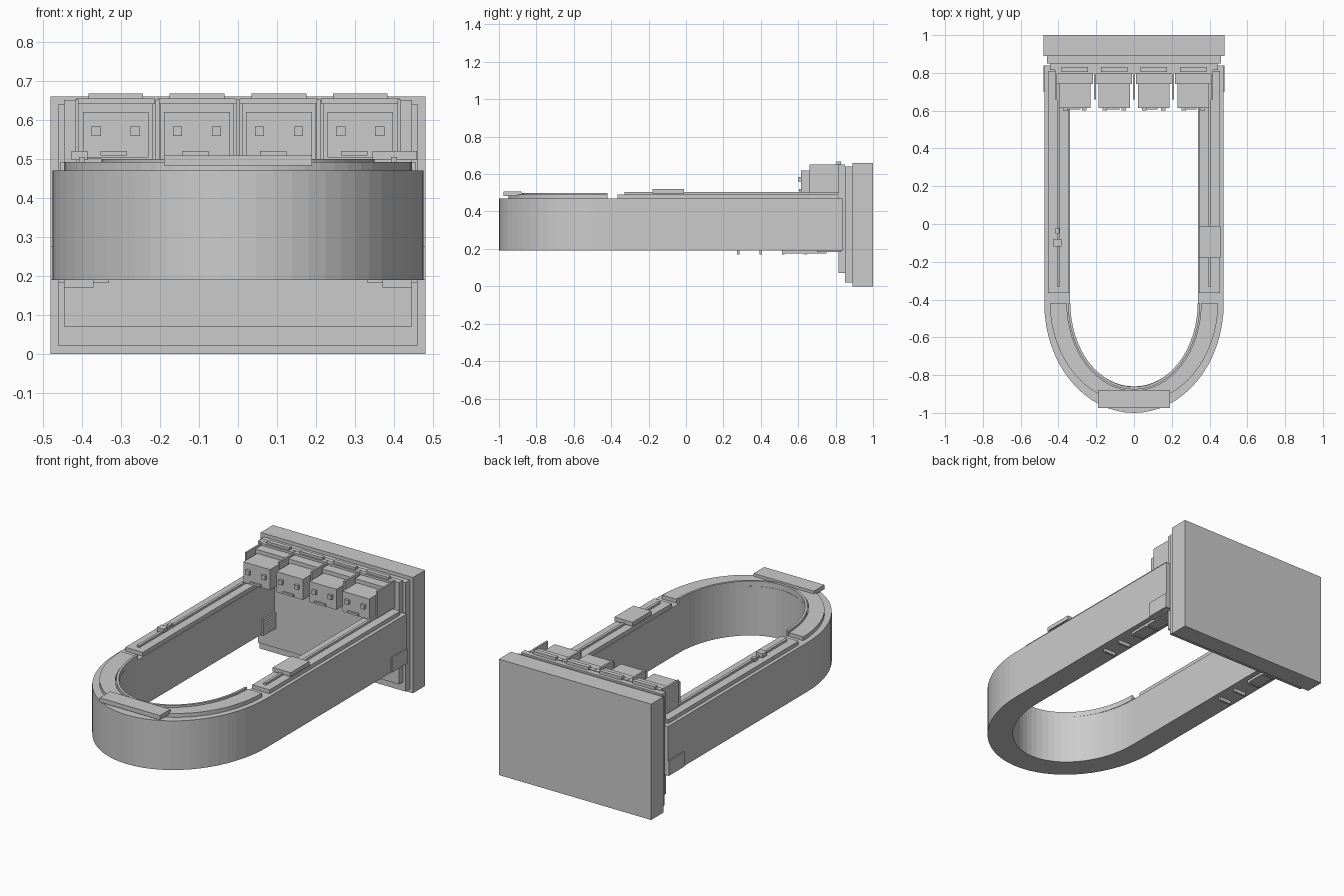
import bpy, bmesh, math

if "Cube" in bpy.data.objects:
    bpy.data.objects.remove(bpy.data.objects["Cube"])

grey = bpy.data.materials.new("plain grey")
grey.diffuse_color = (0.6, 0.6, 0.6, 1)
grey.use_nodes = True
grey.node_tree.nodes["Principled BSDF"].inputs["Base Color"].default_value = grey.diffuse_color


def finish(name, bm):
    bmesh.ops.recalc_face_normals(bm, faces=bm.faces)
    me = bpy.data.meshes.new(name)
    bm.to_mesh(me)
    bm.free()
    me.materials.append(grey)
    ob = bpy.data.objects.new(name, me)
    bpy.context.collection.objects.link(ob)
    return ob


def box(name, x0, x1, y0, y1, z0, z1):
    bm = bmesh.new()
    bmesh.ops.create_cube(bm, size=1)
    for v in bm.verts:
        v.co = (x0 if v.co.x < 0 else x1,
                y0 if v.co.y < 0 else y1,
                z0 if v.co.z < 0 else z1)
    return finish(name, bm)


def both_sides(name, x0, x1, *yz):
    box(name + "_right", x0, x1, *yz)
    box(name + "_left", -x1, -x0, *yz)


def u_path(rx, ry, y_end, n=32):
    """Half ellipse opening to the back, with optional straight legs."""
    pts = [(-rx * math.cos(math.pi * i / n), -0.42 - ry * math.sin(math.pi * i / n))
           for i in range(n + 1)]
    if y_end is not None:
        pts = [(-rx, y_end)] + pts + [(rx, y_end)]
    return pts


def u_band(name, outer, inner, z0, z1, y_end=None):
    """Solid band between two U-shaped curves."""
    bm = bmesh.new()
    a, b = u_path(*outer, y_end), u_path(*inner, y_end)
    rings = [[bm.verts.new((p[0], p[1], z)) for p, z in
              ((o, z0), (o, z1), (i, z1), (i, z0))] for o, i in zip(a, b)]
    for r, s in zip(rings, rings[1:]):
        for k in range(4):
            j = (k + 1) % 4
            bm.faces.new((r[k], r[j], s[j], s[k]))
    bm.faces.new(rings[0])
    bm.faces.new(rings[-1])
    return finish(name, bm)


# Stepped back wall
box("back_plate", -0.48, 0.48, 0.89, 1.0, 0, 0.66)
box("middle_plate", -0.46, 0.46, 0.85, 0.89, 0.02, 0.64)
box("front_plate", -0.445, 0.445, 0.815, 0.85, 0.07, 0.65)

# Main U-shaped loop and raised trims on its curve
u_band("loop_body", (0.475, 0.58), (0.34, 0.44), 0.19, 0.47, 0.84)
u_band("curve_trim", (0.445, 0.53), (0.355, 0.462), 0.47, 0.492)
u_band("curve_inner_rim", (0.35, 0.456), (0.337, 0.442), 0.47, 0.50)
box("nose_plate", -0.19, 0.19, -0.975, -0.88, 0.483, 0.508)

# Straight leg trims, rails and end brackets
both_sides("leg_trim", 0.345, 0.455, -0.365, 0.81, 0.47, 0.492)
both_sides("leg_rail", 0.392, 0.407, -0.33, 0.81, 0.492, 0.504)
both_sides("end_bracket", 0.33, 0.48, 0.70, 0.84, 0.19, 0.275)

# Blocks on top of the legs
box("right_control_block", 0.345, 0.458, -0.18, -0.01, 0.497, 0.52)
box("left_slider_block", -0.427, -0.385, -0.12, -0.08, 0.497, 0.52)
box("left_slider_peg", -0.415, -0.395, -0.05, -0.02, 0.492, 0.512)

# Undersides of the legs
both_sides("under_plate", 0.33, 0.46, 0.70, 0.83, 0.183, 0.19)
both_sides("under_block", 0.37, 0.445, 0.52, 0.75, 0.176, 0.19)
for i, y in enumerate((0.28, 0.40, 0.52, 0.64)):
    both_sides(f"under_slat_{i}", 0.37, 0.445, y - 0.006, y + 0.006, 0.17, 0.19)

# Thin dividers between the four faces
for i, x in enumerate((-0.413, -0.206, 0, 0.206, 0.413)):
    box(f"divider_{i}", x - 0.005, x + 0.005, 0.66, 0.82, 0.50, 0.652)

# Four boxy faces, each with a hood, cap, eyes and mouth
for i, x in enumerate((-0.313, -0.105, 0.105, 0.313)):
    box(f"hood_{i}", x - 0.095, x + 0.095, 0.74, 0.82, 0.50, 0.642)
    box(f"hood_lip_{i}", x - 0.1, x + 0.1, 0.795, 0.82, 0.64, 0.654)
    box(f"cap_{i}", x - 0.07, x + 0.07, 0.805, 0.83, 0.64, 0.667)
    box(f"head_{i}", x - 0.084, x + 0.084, 0.615, 0.75, 0.503, 0.62)
    for s in (-1, 1):
        ex = x + s * 0.05
        box(f"eye_{i}_{s}", ex - 0.012, ex + 0.012, 0.60, 0.62, 0.559, 0.583)
    mx = x + (-0.005 if x < 0 else -0.015) * 1
    box(f"mouth_{i}", mx - 0.034, mx + 0.034, 0.605, 0.62, 0.508, 0.52)
